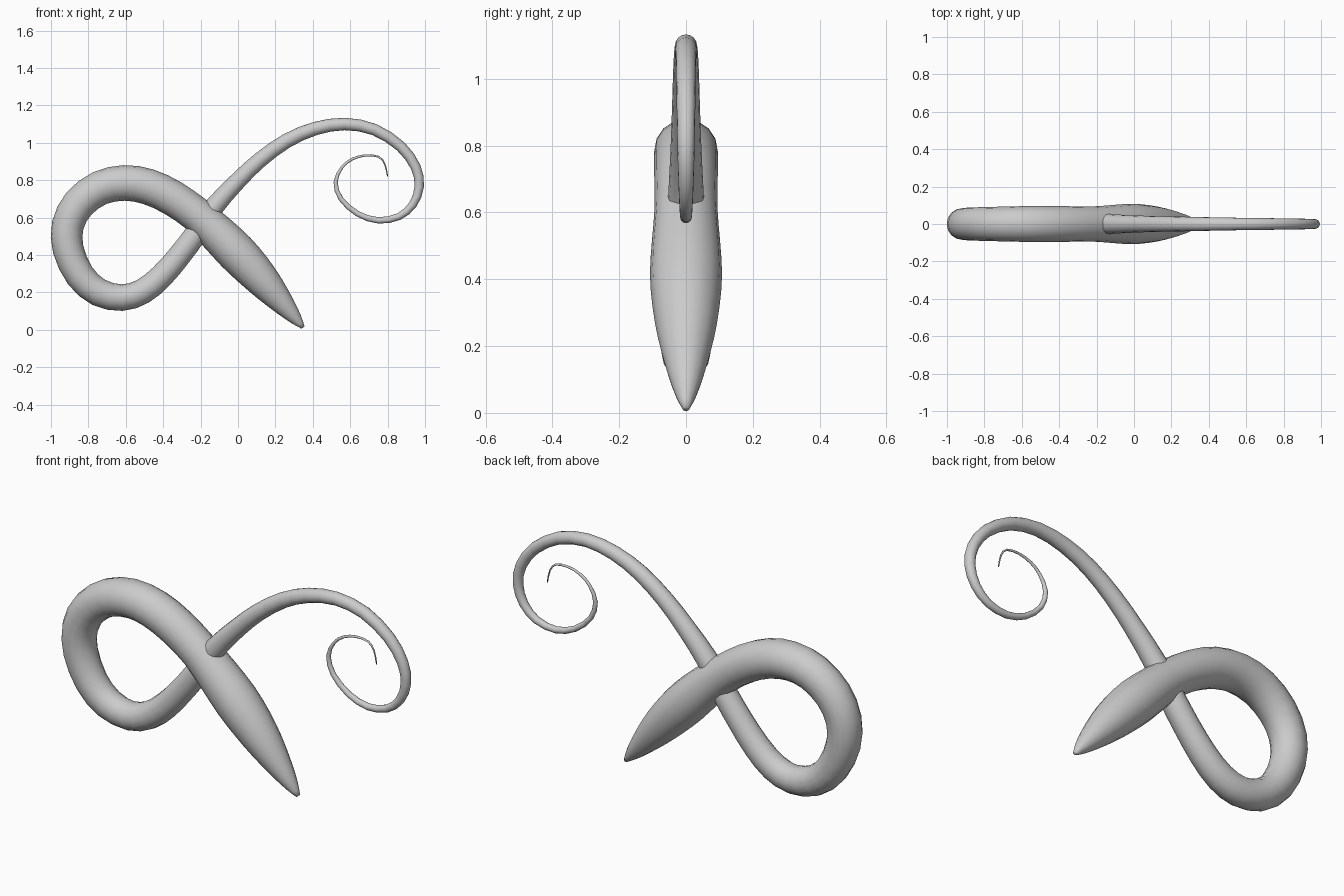
import bpy, bmesh, math
from mathutils import Vector

# Centre line of the body in the front plane: x, z, radius (pointed head to thin tail)
PATH = [
    (0.348, 0.012, 0.010), (0.312, 0.055, 0.032), (0.255, 0.122, 0.056),
    (0.17, 0.22, 0.083), (0.085, 0.315, 0.100), (-0.01, 0.415, 0.108),
    (-0.11, 0.515, 0.102), (-0.22, 0.615, 0.094), (-0.35, 0.705, 0.095),
    (-0.48, 0.765, 0.096), (-0.61, 0.785, 0.095), (-0.74, 0.757, 0.092),
    (-0.85, 0.675, 0.089), (-0.91, 0.56, 0.086), (-0.908, 0.43, 0.083),
    (-0.845, 0.29, 0.079), (-0.745, 0.2, 0.075), (-0.62, 0.172, 0.071),
    (-0.51, 0.205, 0.068), (-0.41, 0.285, 0.065), (-0.31, 0.40, 0.062),
    (-0.22, 0.52, 0.060), (-0.13, 0.655, 0.053), (0.0, 0.797, 0.046),
    (0.12, 0.91, 0.042), (0.26, 1.01, 0.039), (0.41, 1.075, 0.036),
    (0.57, 1.10, 0.033), (0.73, 1.07, 0.031), (0.87, 0.98, 0.029),
    (0.95, 0.87, 0.027), (0.969, 0.765, 0.025), (0.935, 0.67, 0.022),
    (0.86, 0.605, 0.019), (0.75, 0.585, 0.017), (0.64, 0.62, 0.015),
    (0.55, 0.70, 0.013), (0.522, 0.79, 0.011), (0.555, 0.867, 0.008),
    (0.61, 0.912, 0.007), (0.68, 0.932, 0.006), (0.752, 0.925, 0.005),
    (0.785, 0.885, 0.004), (0.80, 0.82, 0.003)]
SIDES = 16


def smooth_path(pts, steps):
    """Catmull-Rom interpolation of position and radius."""
    p = [Vector(q) for q in pts]
    p = [2 * p[0] - p[1]] + p + [2 * p[-1] - p[-2]]
    out = []
    for i in range(1, len(p) - 2):
        a, b, c, d = p[i - 1:i + 3]
        for k in range(steps):
            t = k / steps
            out.append(0.5 * (2 * b + (c - a) * t + (2 * a - 5 * b + 4 * c - d) * t * t
                              + (3 * b - a - 3 * c + d) * t ** 3))
    return out + [p[-2]]


def tapered_tube(name, pts):
    """Sweep a circle along a planar path and cap both ends."""
    bm = bmesh.new()
    rings = []
    for i, q in enumerate(pts):
        d = pts[min(i + 1, len(pts) - 1)] - pts[max(i - 1, 0)]
        side = Vector((-d.y, 0, d.x)).normalized()
        centre = Vector((q.x, 0, q.y))
        rings.append([bm.verts.new(centre + q.z * (math.cos(a) * side + math.sin(a) * Vector((0, 1, 0))))
                      for a in (2 * math.pi * j / SIDES for j in range(SIDES))])
    for r, s in zip(rings, rings[1:]):
        for j in range(SIDES):
            k = (j + 1) % SIDES
            bm.faces.new((r[j], r[k], s[k], s[j]))
    bm.faces.new(rings[0])
    bm.faces.new(rings[-1])
    bmesh.ops.recalc_face_normals(bm, faces=bm.faces)
    for f in bm.faces:
        f.smooth = True
    mesh = bpy.data.meshes.new(name)
    bm.to_mesh(mesh)
    bm.free()
    obj = bpy.data.objects.new(name, mesh)
    bpy.context.collection.objects.link(obj)
    return obj


# Looped body with curled tail
tapered_tube("looped_body", smooth_path(PATH, 2))
